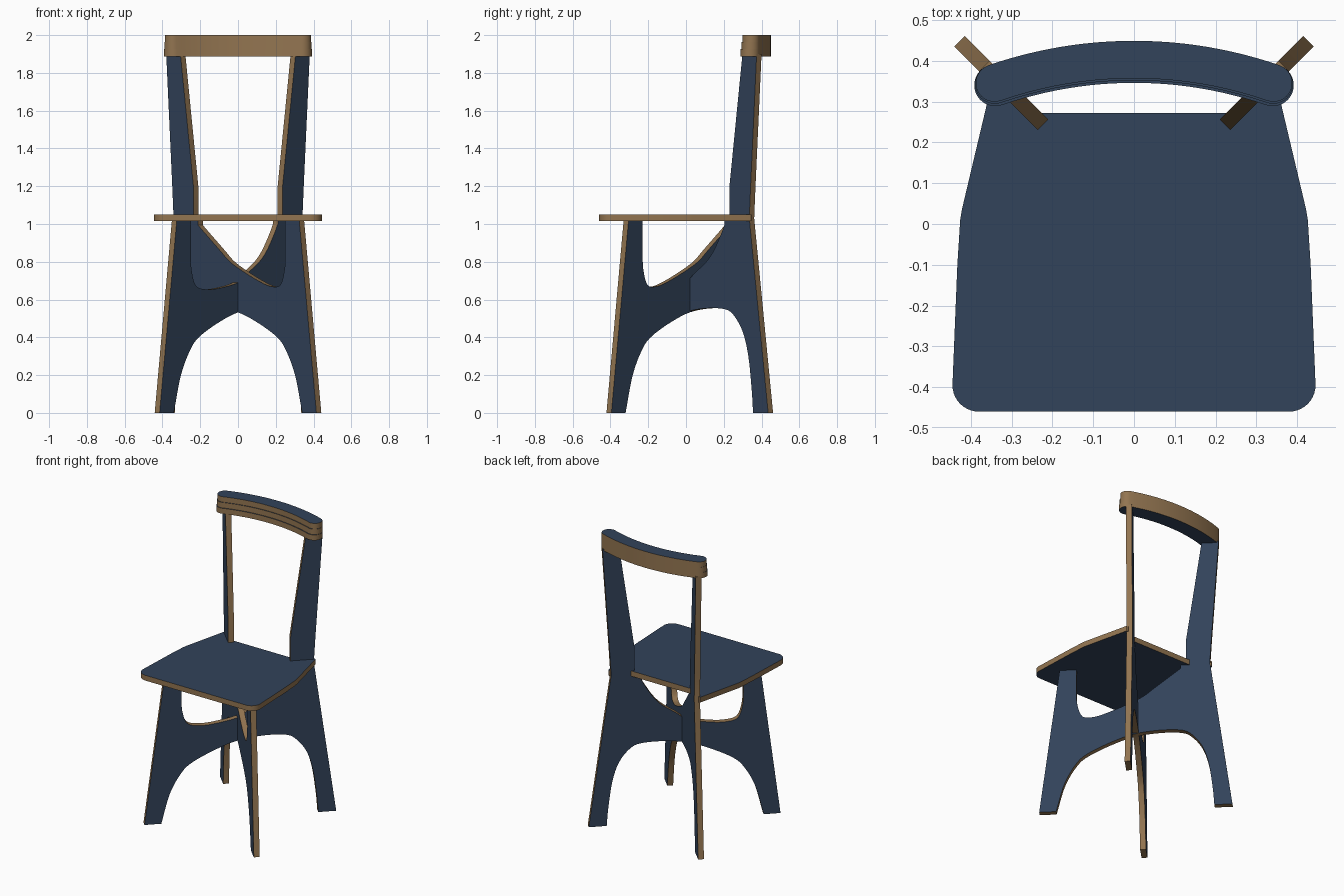
import bpy, bmesh, math
from mathutils import Vector

if "Cube" in bpy.data.objects:
    bpy.data.objects.remove(bpy.data.objects["Cube"])


def material(name, rgb):
    m = bpy.data.materials.new(name)
    m.diffuse_color = (*rgb, 1)
    m.use_nodes = True
    m.node_tree.nodes["Principled BSDF"].inputs["Base Color"].default_value = m.diffuse_color
    return m


NAVY = material("navy laminate", (0.032, 0.056, 0.103))
TAN = material("plywood edge", (0.292, 0.178, 0.082))


def spline(pts, n=6):
    """Smooth open curve through the points (Catmull-Rom)."""
    p = [Vector(q) for q in pts]
    p = [2 * p[0] - p[1]] + p + [2 * p[-1] - p[-2]]
    out = []
    for i in range(1, len(p) - 2):
        a, b, c, d = p[i - 1:i + 3]
        for k in range(n):
            t = k / n
            out.append(0.5 * (2 * b + (c - a) * t + (2 * a - 5 * b + 4 * c - d) * t * t
                              + (3 * b - a - 3 * c + d) * t ** 3))
    out.append(p[-2])
    return [(v.x, v.y) for v in out]


def board(name, outline, to3d, thickness):
    """Plywood sheet: navy faces, tan cut edges."""
    bm = bmesh.new()
    lo = [bm.verts.new(to3d(a, b)) for a, b in outline]
    hi = [bm.verts.new(Vector(to3d(a, b)) + Vector(thickness)) for a, b in outline]
    bm.faces.new(lo)
    bm.faces.new(hi)
    n = len(lo)
    for i in range(n):
        j = (i + 1) % n
        bm.faces.new((lo[i], lo[j], hi[j], hi[i])).material_index = 1
    bmesh.ops.recalc_face_normals(bm, faces=bm.faces)
    me = bpy.data.meshes.new(name)
    bm.to_mesh(me)
    bm.free()
    me.materials.append(NAVY)
    me.materials.append(TAN)
    ob = bpy.data.objects.new(name, me)
    bpy.context.collection.objects.link(ob)
    bpy.context.view_layer.objects.active = ob
    ob.select_set(True)
    bpy.ops.object.shade_smooth_by_angle(angle=math.radians(30))
    ob.select_set(False)
    return ob


# Crossing leg panels: u runs along the diagonal from front (-) to back (+)
arch = spline([(-.353, 0), (-.315, .2), (-.265, .335), (-.215, .405), (-.113, .48),
               (-.013, .532), (.093, .553), (.193, .55), (.243, .52), (.293, .43),
               (.323, .3), (.341, .12), (.348, 0)])
back_post = [(.428, 0), (.328, 1.03), (.335, 1.2), (.367, 1.9), (.292, 1.9),
             (.223, 1.2), (.223, 1.04), (.198, 1.02)]
notch_a = spline([(.198, 1.0), (.18, .95), (.14, .86), (.1, .80), (.04, .742),
                  (-.013, .69), (-.113, .66), (-.183, .654), (-.237, .675),
                  (-.259, .76), (-.263, .85)])
notch_b = spline([(.198, .995), (.187, .98), (.087, .865), (.03, .80), (-.05, .742),
                  (-.133, .692), (-.19, .669), (-.237, .678), (-.259, .76), (-.263, .85)])
front_leg = [(-.263, 1.02), (-.337, 1.02), (-.428, 0)]

H = 0.013  # half thickness measured along x and y
for name, s, notch in (("leg_panel_left_to_right", 1, notch_a),
                       ("leg_panel_right_to_left", -1, notch_b)):
    board(name, arch + back_post + notch + front_leg,
          lambda u, z, s=s: (s * (u - H), .02 + u + H, z), (s * 2 * H, -2 * H, 0))

# Seat: tapered to the back, rounded front corners, open between the posts
r = .065
corner = [(.380 + r * math.cos(a), -.395 + r * math.sin(a))
          for a in (math.radians(-90 + 90 * k / 10) for k in range(11))]
right = corner + [(.433, -.1), (.426, .01), (.422, .035), (.349, .343), (.34, .347), (.226, .272)]
seat = right + [(-x, y) for x, y in reversed(right)]
board("seat", seat, lambda x, y: (x, y, 1.015), (0, 0, .036))

# Backrest: three stacked curved layers, each lower one reaching further forward
R_REAR, CY, END = 1.091, -.642, math.radians(19.1)
for i, (part, w) in enumerate((("bottom", .103), ("middle", .097), ("top", .092))):
    def arc(rad, a0, a1, n=24):
        return [(rad * math.sin(a0 + (a1 - a0) * k / n),
                 CY + rad * math.cos(a0 + (a1 - a0) * k / n)) for k in range(n + 1)]

    def cap(sign, n=14):
        c = R_REAR - w / 2
        cx, cy = c * math.sin(sign * END), CY + c * math.cos(sign * END)
        pts = []
        for k in range(1, n):
            t = math.pi * k / n if sign > 0 else math.pi * (1 + k / n)
            a = sign * END + t
            pts.append((cx + w / 2 * math.sin(a), cy + w / 2 * math.cos(a)))
        return pts

    outline = arc(R_REAR, -END, END) + cap(1) + arc(R_REAR - w, END, -END) + cap(-1)
    z = 1.888 + i * .1120 / 3
    board("backrest_" + part + "_layer", outline,
          lambda x, y, z=z: (x, y, z), (0, 0, .1120 / 3))
